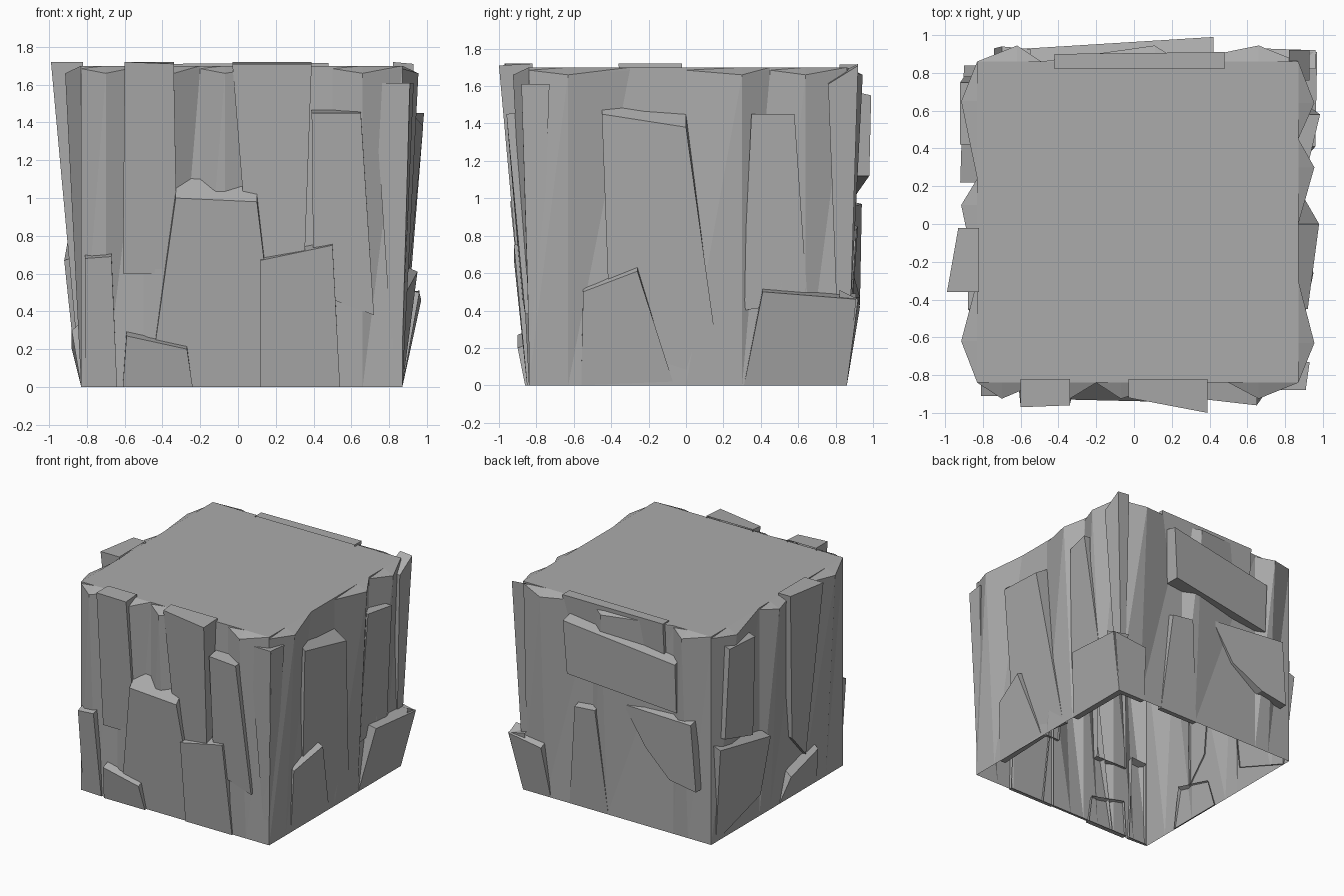
import bpy
from mathutils import Vector

cube = bpy.data.objects.get("Cube")
if cube:
    bpy.data.objects.remove(cube, do_unlink=True)

stone = bpy.data.materials.new("grey_stone")
stone.use_nodes = True
GREY = (0.41, 0.41, 0.41, 1)
stone.diffuse_color = GREY
stone.node_tree.nodes["Principled BSDF"].inputs["Base Color"].default_value = GREY

# Each side maps (along, depth, height) to space; depth is distance from the middle
SIDES = {
    "front": lambda u, d, z: Vector((u, -d, z)),
    "right": lambda u, d, z: Vector((d, u, z)),
    "back": lambda u, d, z: Vector((u, d, z)),
    "left": lambda u, d, z: Vector((-d, u, z)),
}
TOP, RIM = 1.7, 1.66


def add_mesh(name, verts, faces):
    mesh = bpy.data.meshes.new(name)
    mesh.from_pydata(verts, [], faces)
    mesh.materials.append(stone)
    obj = bpy.data.objects.new(name, mesh)
    bpy.context.collection.objects.link(obj)
    return obj


# Core block: square base and roof, with ridges that flare out under the rim
def core():
    # per side: wall depth, corner start, then (along, flares out) in walking order
    plan = [
        ("front", 0.84, -0.83, [(-.7, 1), (-.5, 0), (-.34, 1), (-.2, 0), (-.07, 1), (.2, 0), (.5, 0), (.66, 1)]),
        ("right", 0.87, -0.84, [(-.63, 1), (-.3, 0), (0, 0), (.3, 1), (.45, 0), (.64, 1)]),
        ("back", 0.86, 0.87, [(.66, 1), (.24, 0), (.11, 1), (-.49, 0), (-.62, 1)]),
        ("left", 0.83, 0.86, [(.65, 1), (.24, 0), (.1, 1), (-.3, 0), (-.62, 1)]),
    ]
    base, rim, roof = [], [], []
    for side, d, corner, ridges in plan:
        at = SIDES[side]
        for u, out in [(corner, 0)] + ridges:
            base.append(at(u, d, 0))
            rim.append(at(u, d + 0.085 * out, RIM if out else TOP - 0.015))
            roof.append(at(u, d, TOP))
    n = len(base)
    faces = [tuple(range(2 * n, 3 * n))]
    for i in range(n):
        j = (i + 1) % n
        for a, b in ((0, n), (n, 2 * n)):
            faces += [(a + i, a + j, b + j), (a + i, b + j, b + i)]
    add_mesh("cliff_core", base + rim + roof, faces)


# Slab: an outer outline of (along, height, depth) joined back into the wall
def slab(name, side, outline, lift=0.03, inner=0.82):
    at = SIDES[side]
    mid = sum(p[1] for p in outline) / len(outline)
    outer = [at(u, d, z) for u, z, d in outline]
    back = [at(u, inner, min(z + (lift if z > mid else 0), 1.72)) for u, z, d in outline]
    n = len(outer)
    faces = [tuple(range(n))]
    faces += [(i, n + i, n + (i + 1) % n, (i + 1) % n) for i in range(n)]
    obj = add_mesh(name, outer + back, faces)
    # Face the outline away from the middle of the block
    first = obj.data.polygons[0]
    if first.normal.dot(at(0, 1, 0)) < 0:
        obj.data.flip_normals()


core()

# Front slabs
slab("front_tall_slab_a", "front", [(-.61, .6, .87), (-.6, 1.72, .97), (-.34, 1.71, .96), (-.32, .6, .87)])
slab("front_tall_slab_b", "front", [(.06, .6, .87), (-.03, 1.71, .92), (.39, 1.71, 1.0), (.35, .6, .9)])
slab("front_middle_slab", "front", [(-.47, 0, .84), (-.33, 1.0, .93), (.1, .98, .94), (.22, 0, .84)], .13)
slab("front_low_slab_a", "front", [(.12, 0, .85), (.12, .67, .92), (.5, .75, .92), (.54, 0, .85)])
slab("front_low_slab_b", "front", [(-.81, 0, .84), (-.81, .68, .91), (-.67, .69, .91), (-.64, 0, .85)])
slab("front_low_slab_c", "front", [(-.61, 0, .86), (-.59, .27, .9), (-.27, .2, .9), (-.24, 0, .86)])
slab("front_side_slab", "front", [(.4, .5, .88), (.39, 1.45, .93), (.65, 1.45, .96), (.72, .38, .86)], .02)
slab("front_corner_spire", "front", [(.81, .25, .84), (.72, 1.61, .88), (.91, 1.61, .88), (.87, .3, .84)], .0)

# Right slabs
slab("right_tall_slab", "right", [(-.4, .1, .86), (-.45, 1.45, .92), (0, 1.38, .98), (.19, .02, .87)], .1)
slab("right_low_slab_a", "right", [(-.56, 0, .87), (-.55, .5, .89), (-.26, .61, .95), (-.07, .02, .87)], .06)
slab("right_low_slab_b", "right", [(.31, 0, .87), (.41, .5, .96), (.91, .46, .97), (.86, 0, .87)])
slab("right_side_slab", "right", [(.3, .4, .88), (.35, 1.45, .93), (.58, 1.45, .985), (.65, .45, .89)], .0)
slab("right_corner_spire", "right", [(.81, .3, .87), (.76, 1.61, .93), (.92, 1.71, .93), (.88, .4, .87)], .02)
slab("right_front_spire", "right", [(-.84, .2, .87), (-.87, 1.61, .91), (-.73, 1.61, .93), (-.78, .2, .87)], .0)

# Back slabs
slab("back_cross_slab", "back", [(.42, 1.55, .99), (-.55, 1.42, .93), (-.55, 1.02, .91), (.39, 1.12, .98)], .04)
slab("back_top_slab", "back", [(.48, 1.715, .91), (-.42, 1.71, .9), (-.42, 1.3, .87), (.45, 1.3, .87)], .0)
slab("back_hanging_slab", "back", [(-.05, .95, .88), (-.7, .97, .94), (-.74, .43, .93), (-.5, .47, .93), (-.25, .65, .88)])
slab("back_low_slab", "back", [(.45, 0, .86), (.37, .83, .91), (.18, .85, .92), (.1, 0, .86)])
slab("back_corner_slab", "back", [(.87, 0, .86), (.96, .46, .92), (.66, .42, .93), (.62, 0, .86)], .05)

# Left slabs
slab("left_tall_slab", "left", [(-.02, 1.72, .93), (-.36, 1.72, .99), (-.32, .3, .86), (-.14, .5, .86)], .0)
slab("left_side_slab", "left", [(.75, 1.58, .92), (.42, 1.56, .92), (.42, .75, .9), (.78, .85, .9)])
slab("left_low_slab_a", "left", [(.84, .78, .9), (.22, .67, .92), (.28, .2, .87), (.8, 0, .83)])
slab("left_low_slab_b", "left", [(-.02, 0, .83), (-.1, .2, .88), (-.45, .3, .88), (-.5, 0, .83)], .05)
